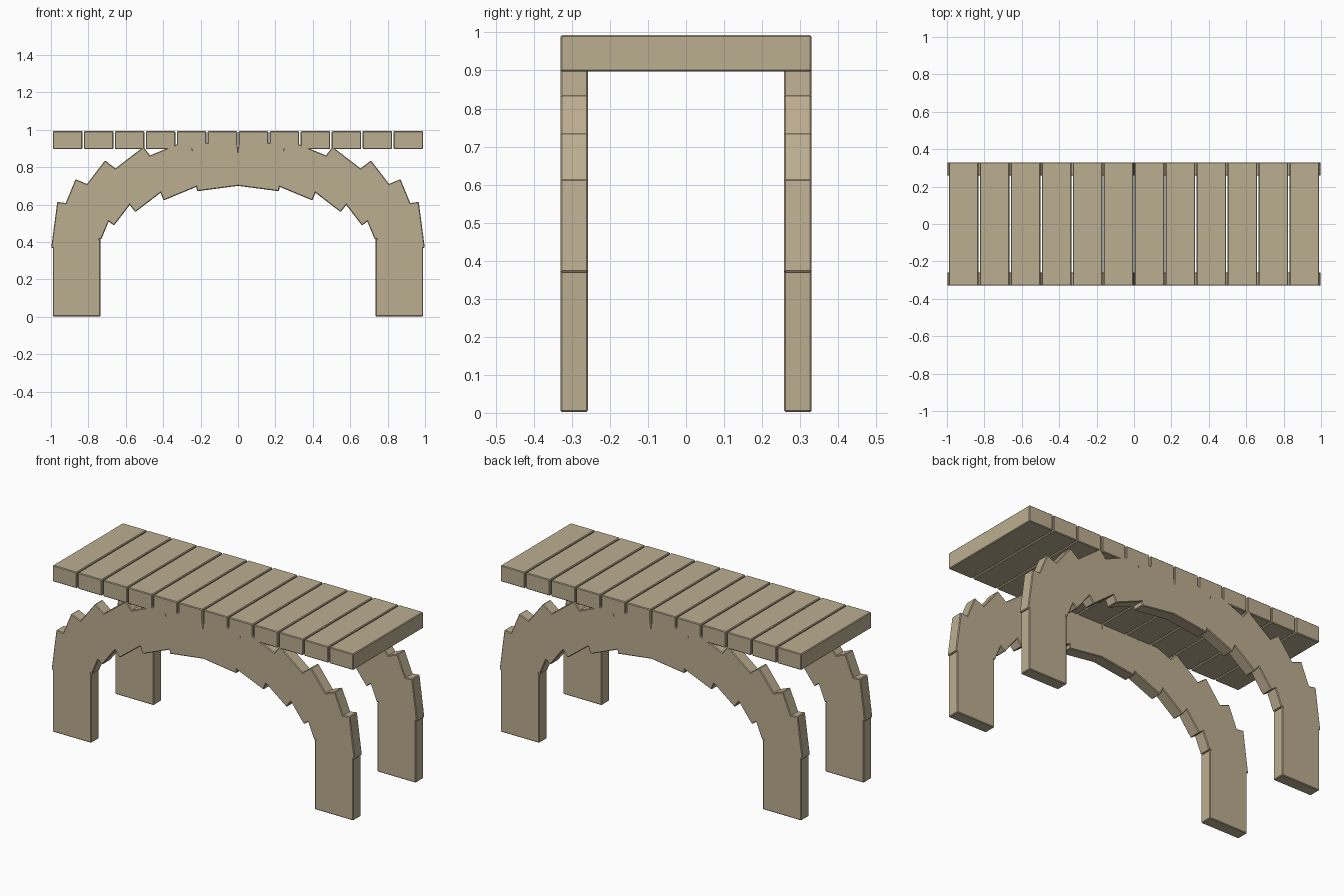
import bpy, bmesh
from math import sin, cos, radians
from mathutils import Matrix, Vector

if "Cube" in bpy.data.objects:
    bpy.data.objects.remove(bpy.data.objects["Cube"])

wood = bpy.data.materials.new("pale_wood")
wood.diffuse_color = (0.50, 0.42, 0.28, 1)
wood.use_nodes = True
wood.node_tree.nodes["Principled BSDF"].inputs["Base Color"].default_value = wood.diffuse_color


def block(name, center, size, tilt=0.0, bevel=0.004):
    """Box with lightly chamfered edges, tilted about the y axis."""
    bm = bmesh.new()
    bmesh.ops.create_cube(bm, size=1, matrix=Matrix.Diagonal((*size, 1)))
    bmesh.ops.bevel(bm, geom=bm.edges[:], offset=bevel, segments=1, affect='EDGES')
    bm.transform(Matrix.Translation(Vector(center)) @ Matrix.Rotation(tilt, 4, 'Y'))
    mesh = bpy.data.meshes.new(name)
    bm.to_mesh(mesh)
    bm.free()
    mesh.materials.append(wood)
    obj = bpy.data.objects.new(name, mesh)
    bpy.context.collection.objects.link(obj)
    return obj


# Deck planks
PLANKS, PITCH = 12, 0.1656
for i in range(PLANKS):
    x = (i - (PLANKS - 1) / 2) * PITCH
    block(f"deck_plank_{i + 1}", (x, 0, 0.945), (0.158, 0.66, 0.096))

# Two side arches: straight posts plus blocks laid along an elliptical arc
ARC_X, ARC_Z, SPRING_Z, SEGMENTS = 0.866, 0.39, 0.425, 12
for side, y in (("front", -0.294), ("back", 0.294)):
    for label, x in (("left", -0.863), ("right", 0.863)):
        block(f"{side}_{label}_post", (x, y, 0.2085), (0.254, 0.072, 0.413))
    for i in range(SEGMENTS):
        a = radians((i + 0.5) * 180 / SEGMENTS)
        center = (ARC_X * cos(a), y, SPRING_Z + ARC_Z * sin(a))
        block(f"{side}_arch_block_{i + 1}", center, (0.25, 0.072, 0.247), tilt=-a)
